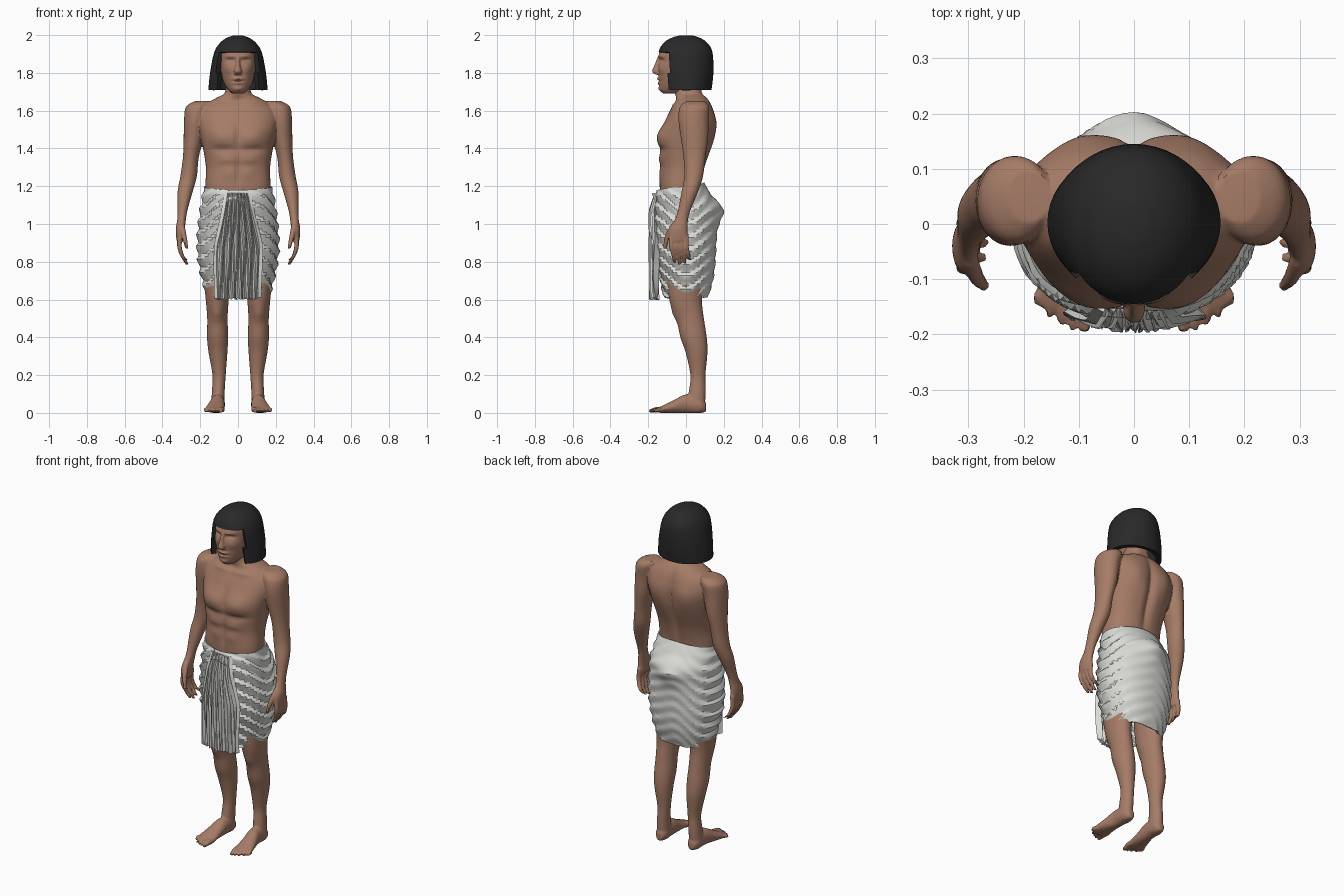
import bpy, bmesh, math
from mathutils import Vector

cube = bpy.data.objects.get("Cube")
if cube:
    bpy.data.objects.remove(cube, do_unlink=True)


def material(name, rgb):
    m = bpy.data.materials.new(name)
    m.use_nodes = True
    m.diffuse_color = (*rgb, 1)
    m.node_tree.nodes["Principled BSDF"].inputs["Base Color"].default_value = (*rgb, 1)
    return m


SKIN = material("brown skin", (0.38, 0.2, 0.135))
HAIR = material("black hair", (0.022, 0.022, 0.022))
LINEN = material("white linen", (0.7, 0.7, 0.67))


def spline(rows, steps):
    """Catmull-Rom interpolation of the ring table."""
    out, last = [], len(rows) - 1
    for i in range(last):
        quad = [rows[max(i - 1, 0)], rows[i], rows[i + 1], rows[min(i + 2, last)]]
        for k in range(steps):
            t = k / steps
            out.append([0.5 * (2 * b + (c - a) * t + (2 * a - 5 * b + 4 * c - d) * t * t
                               + (3 * b - a - 3 * c + d) * t ** 3) for a, b, c, d in zip(*quad)])
    return out + [list(rows[-1])]


def loft(bm, rows, n=24, steps=4, power=1.0, axis="Z", caps=(True, True)):
    """Skin rings given as (x, y, z, half width, half depth)."""
    soft = lambda v: math.copysign(abs(v) ** power, v)
    rings = []
    for x, y, z, ra, rb in spline(rows, steps):
        ring = []
        for k in range(n):
            a = 2 * math.pi * k / n
            u, v = max(ra, 0.002) * soft(math.sin(a)), -max(rb, 0.002) * soft(math.cos(a))
            ring.append(bm.verts.new((x + u, y + v, z) if axis == "Z" else (x + u, y, z + v)))
        rings.append(ring)
    for r, s in zip(rings, rings[1:]):
        for k in range(n):
            bm.faces.new((r[k], r[(k + 1) % n], s[(k + 1) % n], s[k]))
    for use, ring in zip(caps, (rings[0], rings[-1])):
        if use:
            bm.faces.new(ring)


def central(rows):
    """Turn (z, half width, front y, back y) into ring rows."""
    return [(0, (f + b) / 2, z, w, (b - f) / 2) for z, w, f, b in rows]


def bump(bm, centre, radii, move):
    """Push the surface softly around a point, on both sides of the body."""
    for side in ((1, -1) if centre[0] else (1,)):
        c = (centre[0] * side, centre[1], centre[2])
        for v in bm.verts:
            d = sum(((p - q) / r) ** 2 for p, q, r in zip(v.co, c, radii))
            if d < 9:
                v.co += Vector((move[0] * side, move[1], move[2])) * math.exp(-d)


def finish(bm, name, mat, voxel=0, keep=0.3, thick=0, angle=30):
    bmesh.ops.recalc_face_normals(bm, faces=bm.faces)
    me = bpy.data.meshes.new(name)
    bm.to_mesh(me)
    bm.free()
    ob = bpy.data.objects.new(name, me)
    bpy.context.collection.objects.link(ob)
    if voxel:
        mod = ob.modifiers.new("fuse", "REMESH")
        mod.mode, mod.voxel_size = "VOXEL", voxel
        mod = ob.modifiers.new("relax", "SMOOTH")
        mod.factor, mod.iterations = 0.5, 3
        ob.modifiers.new("facet", "DECIMATE").ratio = keep
    if thick:
        mod = ob.modifiers.new("thickness", "SOLIDIFY")
        mod.thickness, mod.offset = thick, -1
    bpy.context.view_layer.update()
    done = ob.evaluated_get(bpy.context.evaluated_depsgraph_get())
    mesh = bpy.data.meshes.new_from_object(done)
    ob.modifiers.clear()
    ob.data = mesh
    mesh.materials.clear()
    mesh.materials.append(mat)
    mesh.shade_smooth()
    mesh.set_sharp_from_angle(angle=math.radians(angle))
    return ob


# Torso and neck, with chest, belly and back modelling
bm = bmesh.new()
loft(bm, central([(1.1, .165, -.13, .08), (1.2, .172, -.14, .08), (1.3, .17, -.135, .1),
                  (1.4, .185, -.142, .135), (1.46, .197, -.137, .15), (1.54, .212, -.112, .155),
                  (1.6, .2, -.085, .145), (1.64, .165, -.06, .13), (1.67, .11, -.055, .11),
                  (1.7, .068, -.06, .085), (1.8, .062, -.06, .08)]), 64, 6, 0.85)
bump(bm, (.09, -.13, 1.47), (.08, .08, .055), (0, -.024, 0))
bump(bm, (.09, -.15, 1.395), (.08, .06, .016), (0, .012, 0))
bump(bm, (0, -.15, 1.47), (.016, .06, .08), (0, .014, 0))
bump(bm, (0, -.14, 1.27), (.012, .05, .09), (0, .01, 0))
bump(bm, (.06, -.14, 1.34), (.05, .05, .02), (0, -.009, 0))
bump(bm, (.05, -.14, 1.27), (.04, .05, .03), (0, -.008, 0))
bump(bm, (.09, -.08, 1.63), (.08, .04, .012), (0, -.01, .005))
bump(bm, (0, -.08, 1.655), (.02, .04, .02), (0, .012, 0))
bump(bm, (0, .14, 1.42), (.022, .09, .22), (0, -.024, 0))
bump(bm, (.1, .15, 1.52), (.06, .07, .08), (0, .014, 0))

# Arms and hands, fused with the torso
for s in (1, -1):
    arm = [(.19, .05, 1.65, .04, .05), (.212, .045, 1.62, .064, .078), (.226, .04, 1.55, .06, .08),
           (.236, .045, 1.45, .052, .072), (.25, .045, 1.35, .042, .058), (.262, .04, 1.25, .044, .05),
           (.28, .02, 1.17, .04, .044), (.294, -.01, 1.07, .026, .033), (.299, -.025, 1.02, .023, .036),
           (.306, -.04, .97, .024, .048), (.305, -.04, .91, .02, .05)]
    loft(bm, [(s * x, *r) for x, *r in arm])
    for k in range(4):
        y, drop = -.078 + .027 * k, (.008, 0, .006, .025)[k]
        finger = [(.306, y, .94, .013, .013), (.31, y, .88, .013, .012),
                  (.294, y + .012, .83, .011, .011), (.27, y + .018, .785 + drop, .008, .009)]
        loft(bm, [(s * x, *r) for x, *r in finger], 12)
    thumb = [(.298, -.06, 1., .015, .018), (.286, -.095, .94, .014, .016), (.27, -.113, .87, .009, .01)]
    loft(bm, [(s * x, *r) for x, *r in thumb], 12)
finish(bm, "torso_and_arms", SKIN, 0.006)

# Head with nose, eyes and mouth
bm = bmesh.new()
loft(bm, central([(1.69, .03, -.12, -.03), (1.71, .053, -.137, .02), (1.75, .076, -.142, .06),
                  (1.8, .09, -.145, .09), (1.86, .096, -.146, .105), (1.92, .093, -.135, .105),
                  (1.97, .06, -.085, .07)]), 80, 10, 0.9)
bump(bm, (.04, -.14, 1.864), (.026, .05, .013), (0, .017, 0))
bump(bm, (.04, -.14, 1.858), (.017, .05, .008), (0, -.009, 0))
bump(bm, (.04, -.14, 1.888), (.032, .05, .008), (0, -.006, 0))
bump(bm, (.055, -.12, 1.82), (.03, .05, .025), (0, -.008, 0))
bump(bm, (0, -.145, 1.768), (.03, .05, .008), (0, -.011, 0))
bump(bm, (0, -.145, 1.746), (.026, .05, .008), (0, -.01, 0))
bump(bm, (0, -.145, 1.757), (.032, .05, .004), (0, .007, 0))
bump(bm, (0, -.14, 1.716), (.025, .05, .013), (0, -.008, 0))
loft(bm, [(0, -.138, 1.885, .01, .012), (0, -.15, 1.84, .012, .018),
          (0, -.154, 1.807, .02, .026), (0, -.146, 1.79, .017, .012)], 20)
finish(bm, "head", SKIN, 0.004, 0.35)

# Bobbed hair with a straight fringe and an opening for the face
bm = bmesh.new()
loft(bm, central([(1.71, .157, -.13, .135), (1.8, .148, -.14, .145), (1.91, .126, -.145, .14),
                  (1.96, .094, -.116, .112), (1.985, .06, -.078, .075), (1.998, .025, -.035, .035)]),
     48, 3, caps=(False, True))
opening = [f for f in bm.faces if f.calc_center_median().z < 1.91
           and abs(math.atan2(f.calc_center_median().x, -f.calc_center_median().y)) < math.radians(50)]
bmesh.ops.delete(bm, geom=opening, context="FACES")
finish(bm, "hair", HAIR, thick=0.028)

# Legs and feet
for s, side in ((1, "left"), (-1, "right")):
    bm = bmesh.new()
    leg = [(.1, .01, 1., .08, .1), (.11, 0, .75, .074, .1), (.11, -.002, .6, .061, .087),
           (.109, .022, .5, .054, .073), (.108, .04, .4, .056, .07), (.106, .056, .32, .05, .058),
           (.1, .063, .2, .035, .04), (.104, .06, .12, .034, .044), (.106, .055, .05, .035, .046),
           (.106, .055, .008, .03, .04)]
    loft(bm, [(s * x, *r) for x, *r in leg], 32)
    bump(bm, (s * .11, -.055, .52), (.03, .05, .035), (0, -.012, 0))
    foot = [(.105, .106, .03, .018, .024), (.106, .075, .04, .036, .042), (.108, 0, .048, .038, .05),
            (.116, -.06, .034, .045, .036), (.123, -.12, .02, .053, .02), (.124, -.15, .014, .05, .013)]
    loft(bm, [(s * x, *r) for x, *r in foot], 24, axis="Y")
    for k in range(5):
        x, tip, r = .084 + .021 * k, -.196 + .003 * k * k, .015 if k == 0 else .011
        toe = [(x, -.12, .018, r, r), (x + .004, (tip - .12) / 2, .017, r, r), (x + .005, tip, .009, r * .6, r * .6)]
        loft(bm, [(s * a, *b) for a, *b in toe], 12, axis="Y")
    for v in bm.verts:
        v.co.z = max(v.co.z, 0)
    finish(bm, side + "_leg", SKIN, 0.006)

# Wrapped kilt with swagged folds
bm = bmesh.new()
loft(bm, central([(.61, .163, -.115, .115), (.7, .19, -.135, .142), (.8, .21, -.155, .155),
                  (.9, .217, -.165, .16), (1., .21, -.17, .165), (1.08, .2, -.172, .168),
                  (1.15, .188, -.162, .13), (1.2, .18, -.15, .095)]),
     80, 7, 0.92, caps=(False, False))
bump(bm, (0, .17, 1.07), (.08, .1, .07), (0, .03, 0))
for v in bm.verts:
    a = math.atan2(v.co.x, -v.co.y)
    crest = ((v.co.z + .13 * math.sin(a) ** 2 + .012 * math.sin(5 * a)) / .068) % 1
    fold = crest / .7 if crest < .7 else (1 - crest) / .3
    depth = .018 * (1 - .6 * max(0, -math.cos(a))) * min(1, max(0, (1.21 - v.co.z) / .08))
    out = Vector((v.co.x, v.co.y, 0)).normalized()
    v.co += out * depth * (fold - .5)
    if v.co.z > 1.15:
        v.co.z += .02 * -math.cos(a) * (v.co.z - 1.15) / .05
finish(bm, "kilt", LINEN, thick=0.008, angle=25)

# Pleated hanging panel at the front of the kilt
bm = bmesh.new()
grid = []
for i in range(20):
    t = i / 19
    half = .055 + .055 * min(1, t * 2)
    row = []
    for j in range(37):
        x = half * (j / 18 - 1)
        y = -.19 + .03 * max(0, 1 - t * 6) + 1.8 * x * x
        y += (.007 if j % 2 else -.005) + .003 * math.sin(j * 2.3 + t * 5)
        z = 1.165 - t * (.56 + .006 * math.sin(j * 1.7))
        row.append(bm.verts.new((x + .004 * math.sin(t * 7 + j), y, z)))
    grid.append(row)
for r, q in zip(grid, grid[1:]):
    for j in range(36):
        bm.faces.new((r[j], q[j], q[j + 1], r[j + 1]))
bmesh.ops.recalc_face_normals(bm, faces=bm.faces)
if sum(f.normal.y for f in bm.faces) > 0:
    bmesh.ops.reverse_faces(bm, faces=bm.faces)
finish(bm, "pleated_panel", LINEN, thick=0.02, angle=25)
